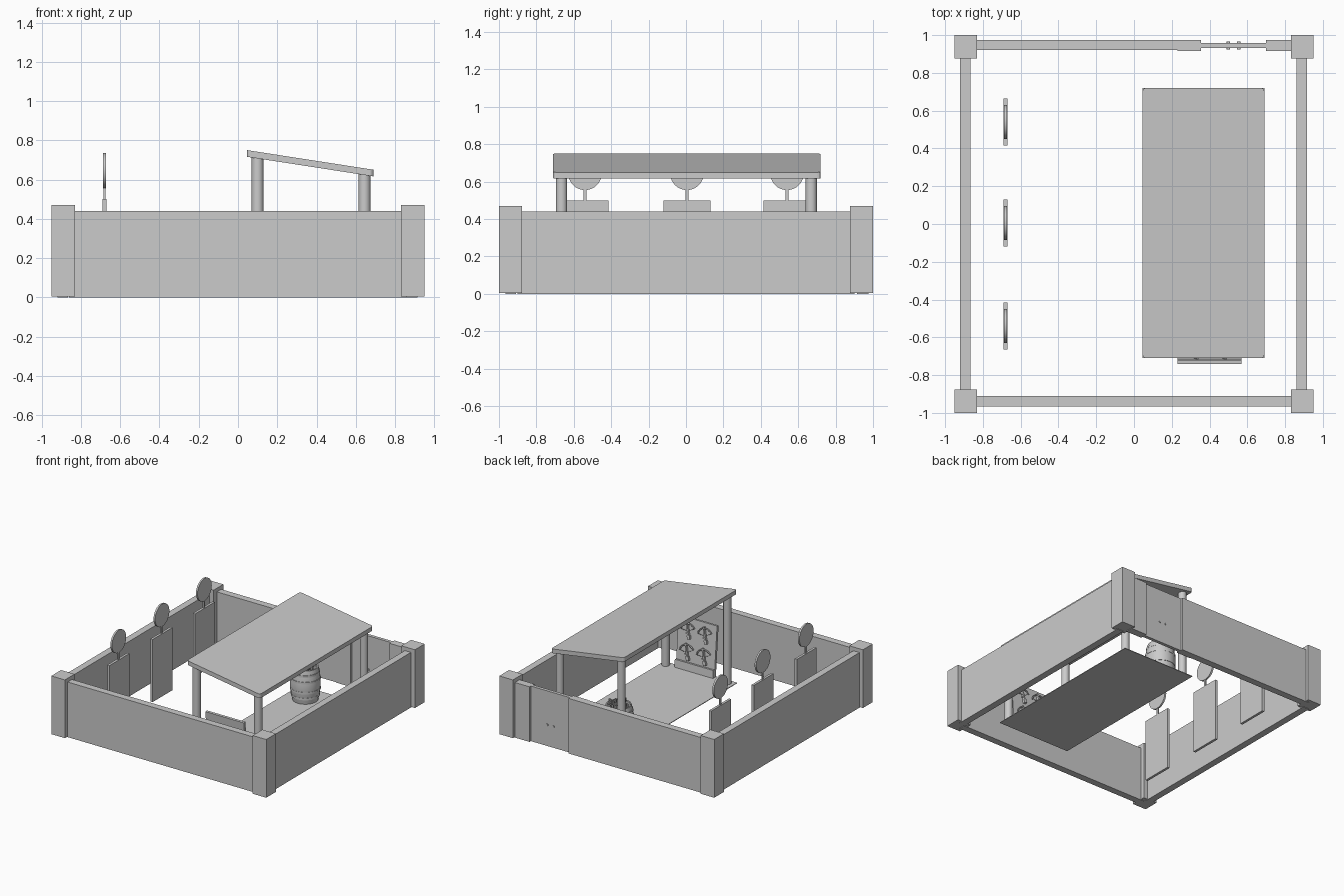
import bpy, bmesh, math, random
from mathutils import Matrix, Vector

if "Cube" in bpy.data.objects:
    bpy.data.objects.remove(bpy.data.objects["Cube"])

random.seed(4)


def add(name, bm, smooth=False):
    bmesh.ops.recalc_face_normals(bm, faces=bm.faces)
    me = bpy.data.meshes.new(name)
    bm.to_mesh(me)
    bm.free()
    ob = bpy.data.objects.new(name, me)
    bpy.context.collection.objects.link(ob)
    if smooth:
        bpy.ops.object.select_all(action='DESELECT')
        ob.select_set(True)
        bpy.context.view_layer.objects.active = ob
        bpy.ops.object.shade_smooth_by_angle(angle=math.radians(35))
    return ob


def box(name, x, y, z, matrix=None):
    """Box from (min, max) pairs."""
    bm = bmesh.new()
    size = [p[1] - p[0] for p in (x, y, z)]
    mid = [(p[0] + p[1]) / 2 for p in (x, y, z)]
    bmesh.ops.create_cube(bm, size=1, matrix=Matrix.Translation(mid) @ Matrix.Diagonal((*size, 1)))
    if matrix:
        bm.transform(matrix)
    return add(name, bm)


def rod(name, a, b, r, sides=12):
    """Cylinder between two points."""
    a, b = Vector(a), Vector(b)
    d = b - a
    bm = bmesh.new()
    m = Matrix.Translation((a + b) / 2) @ d.to_track_quat('Z', 'Y').to_matrix().to_4x4()
    bmesh.ops.create_cone(bm, cap_ends=True, segments=sides, radius1=r, radius2=r, depth=d.length, matrix=m)
    return add(name, bm, True)


def lathe(name, profile, centre, sides):
    bm = bmesh.new()
    vs = [bm.verts.new((r, 0, z)) for r, z in profile]
    es = [bm.edges.new(p) for p in zip(vs, vs[1:])]
    bmesh.ops.spin(bm, geom=vs + es, cent=(0, 0, 0), axis=(0, 0, 1), angle=math.tau, steps=sides)
    bmesh.ops.remove_doubles(bm, verts=bm.verts, dist=1e-5)
    bm.transform(Matrix.Translation(centre))
    return add(name, bm, True)


# Perimeter walls and corner posts
box("left_wall", (-.92, -.865), (-.9, .9), (0, .44))
box("right_wall", (.86, .915), (-.9, .9), (0, .44))
box("front_wall", (-.86, .86), (-.965, -.91), (0, .44))
box("back_wall", (-.86, .23), (.92, .975), (0, .44))
for sx in (-1, 1):
    for sy in (-1, 1):
        x, y = sorted((sx * .95, sx * .83)), sorted((sy, sy * .877))
        box("corner_post", x, y, (.005, .47))

# Gate with two leaves between jambs, knobs on both faces
box("gate_jamb", (.23, .355), (.915, .975), (0, .44))
box("gate_jamb", (.70, .84), (.915, .975), (0, .44))
box("gate_leaf", (.355, .5275), (.932, .958), (0, .44))
box("gate_leaf", (.5275, .70), (.932, .958), (0, .44))
for x in (.50, .555):
    rod("gate_knob", (x, .925, .17), (x, .965, .17), .009)

# Shelter: sloping roof with rounded corners, round posts, floor mat
bm = bmesh.new()
bmesh.ops.create_cube(bm, size=1)
slope = (.65 - .75) / .645
for v in bm.verts:
    x, y = .3675 + v.co.x * .645, .005 + v.co.y * 1.43
    v.co = (x, y, .75 + (x - .045) * slope + (v.co.z - .5) * .034)
upright = [e for e in bm.edges if abs((e.verts[0].co - e.verts[1].co).z) > .02
           and abs((e.verts[0].co - e.verts[1].co).x) < .01]
bmesh.ops.bevel(bm, geom=upright, offset=.018, segments=3, profile=.5, affect='EDGES')
add("shelter_roof", bm)
for x, top in ((.10, .72), (.645, .636)):
    for y in (-.665, .67):
        rod("shelter_post", (x, y, 0), (x, y, top), .03, 24)
box("floor_mat", (.045, .69), (-.71, .72), (0, .005))

# Three targets: board, stem and disc
for y in (-.54, .005, .54):
    box("target_board", (-.69, -.67), (y - .125, y + .125), (0, .50))
    box("target_stem", (-.685, -.675), (y - .008, y + .008), (.49, .57))
    rod("target_disc", (-.687, y, .645), (-.673, y, .645), .09, 32)

# Open barrel with hoops
BX, BY = .21, .55
lathe("barrel", [(0, .005), (.094, .005), (.105, .06), (.111, .11), (.112, .14), (.111, .17),
                 (.105, .22), (.095, .27), (.085, .27), (.095, .2), (.095, .08), (0, .08)],
      (BX, BY, 0), 24)
for z, r in ((.05, .105), (.10, .1115), (.18, .1115), (.23, .105)):
    lathe("barrel_hoop", [(r - .006, z - .008), (r + .001, z - .008),
                          (r + .001, z + .008), (r - .006, z + .008)], (BX, BY, 0), 24)

# Bolts standing in the barrel
for i in range(9):
    a, lean = i * 2.4, random.uniform(.045, .07)
    c, s = math.cos(a), math.sin(a)
    tip = (BX + lean * c, BY + lean * s, random.uniform(.285, .315))
    rod("bolt_shaft", (BX + .03 * c, BY + .03 * s, .08), tip, .004, 6)
    for k in range(2):
        m = Matrix.Translation(tip) @ Matrix.Rotation(a + k * math.pi / 2, 4, 'Z')
        box("bolt_fletching", (-.012, .012), (-.0012, .0012), (-.035, -.004), m)

# Leaning weapon rack, built in its own frame: +y is the display side
RACK = Matrix.Translation((.40, -.685, 0)) @ Matrix.Rotation(math.radians(5), 4, 'X')
box("rack_panel", (-.17, .17), (-.02, 0), (.002, .405), RACK)
box("rack_ledge", (-.17, .17), (0, .018), (.002, .065), RACK)


def crossbow(x, z):
    place = RACK @ Matrix.Translation((x, .012, z)) @ Matrix.Rotation(math.radians(12), 4, 'Y')
    box("crossbow_stock", (-.006, .006), (-.01, .008), (-.07, .055), place)
    box("crossbow_butt", (-.012, .012), (-.01, .008), (-.075, -.045), place)
    box("crossbow_trigger", (.006, .022), (-.003, .003), (-.03, -.024), place)
    # Curved limbs and string
    arc = [(.062 * math.sin(t), 0, .045 - .055 * (1 - math.cos(t)))
           for t in [math.radians(-75 + 15 * i) for i in range(11)]]
    for nm, pts, r, cyc in (("crossbow_limbs", arc, .0055, False),
                            ("crossbow_string", [arc[0], (0, .006, -.012), arc[-1]], .0015, False)):
        cu = bpy.data.curves.new(nm, 'CURVE')
        cu.dimensions = '3D'
        cu.bevel_depth, cu.bevel_resolution, cu.use_fill_caps = r, 1, True
        sp = cu.splines.new('POLY')
        sp.points.add(len(pts) - 1)
        for p, co in zip(sp.points, pts):
            p.co = (*co, 1)
        ob = bpy.data.objects.new(nm, cu)
        ob.matrix_world = place
        bpy.context.collection.objects.link(ob)


for x in (-.075, .075):
    for z in (.155, .32):
        crossbow(x, z)
